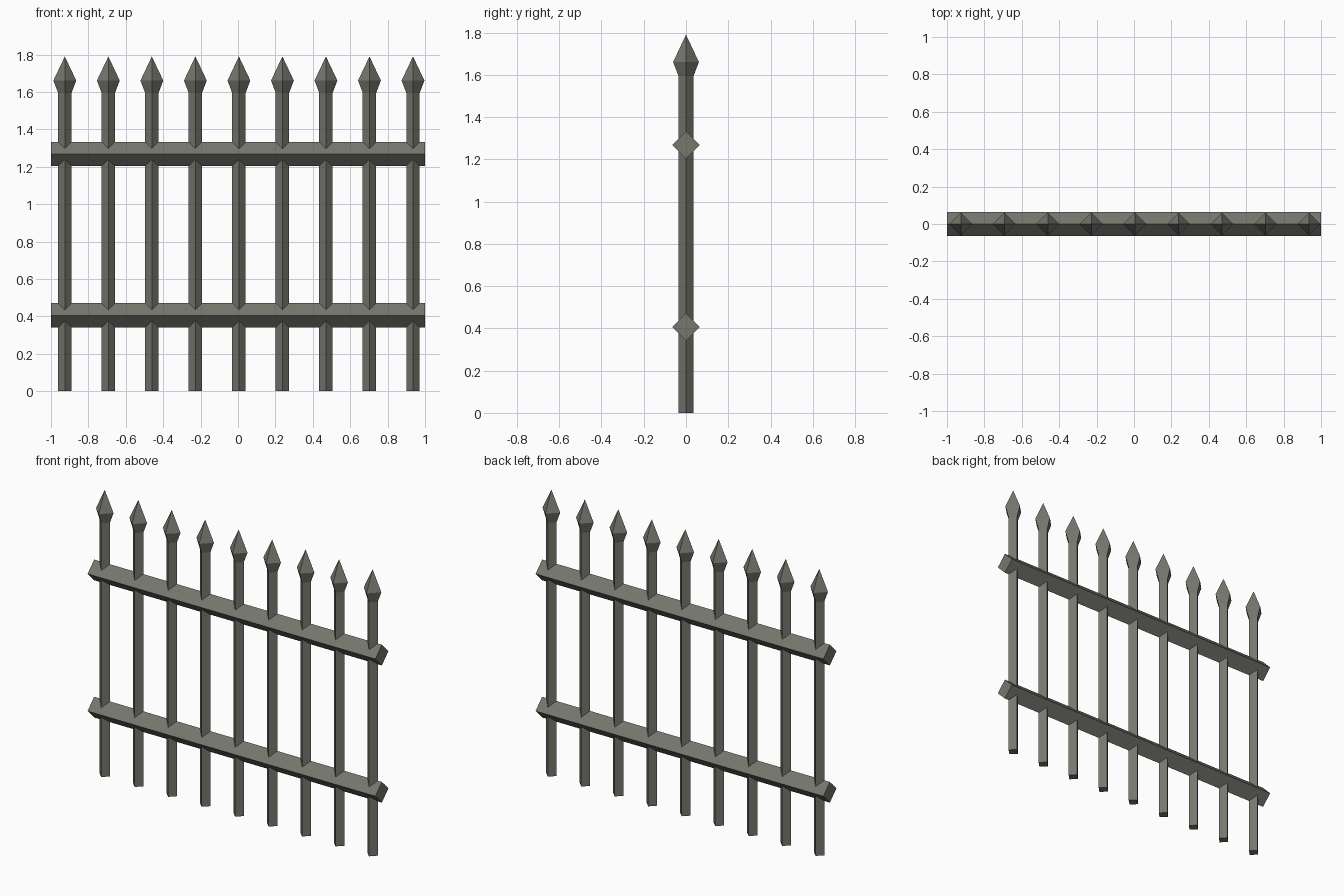
import bpy, bmesh
from mathutils import Vector

if "Cube" in bpy.data.objects:
    bpy.data.objects.remove(bpy.data.objects["Cube"])

iron = bpy.data.materials.new("weathered_iron")
iron.diffuse_color = (0.18, 0.185, 0.155, 1.0)
iron.use_nodes = True
iron.node_tree.nodes["Principled BSDF"].inputs["Base Color"].default_value = iron.diffuse_color


def diamond_loft(name, origin, axis, side, up, sections):
    """Closed four-sided loft; sections are (distance along axis, half width), 0 width = point."""
    axis, side, up, origin = map(Vector, (axis, side, up, origin))
    bm = bmesh.new()
    rings = []
    for d, r in sections:
        c = origin + axis * d
        if r == 0:
            rings.append([bm.verts.new(c)] * 4)
        else:
            rings.append([bm.verts.new(c + o * r) for o in (side, up, -side, -up)])
    for a, b in zip(rings, rings[1:]):
        for i in range(4):
            j = (i + 1) % 4
            quad = [a[i], a[j], b[j], b[i]]
            bm.faces.new(list(dict.fromkeys(quad)))
    for ring in (rings[0], rings[-1]):
        if len(set(ring)) == 4:
            bm.faces.new(ring)
    bmesh.ops.recalc_face_normals(bm, faces=bm.faces)
    mesh = bpy.data.meshes.new(name)
    bm.to_mesh(mesh)
    bm.free()
    mesh.materials.append(iron)
    obj = bpy.data.objects.new(name, mesh)
    bpy.context.collection.objects.link(obj)
    return obj


X, Y, Z = (1, 0, 0), (0, 1, 0), (0, 0, 1)

# Upright pickets with spear tips
PICKETS = 9
for i in range(PICKETS):
    x = -0.926 + i * 0.2327
    diamond_loft(f"picket_{i + 1}", (x, 0, 0), Z, X, Y,
                 [(0, 0.036), (1.595, 0.036), (1.661, 0.061), (1.79, 0)])

# Horizontal rails, square bars turned on edge
for name, z in (("lower_rail", 0.406), ("upper_rail", 1.268)):
    diamond_loft(name, (0, 0, z), X, Y, Z, [(-1, 0.065), (1, 0.065)])
